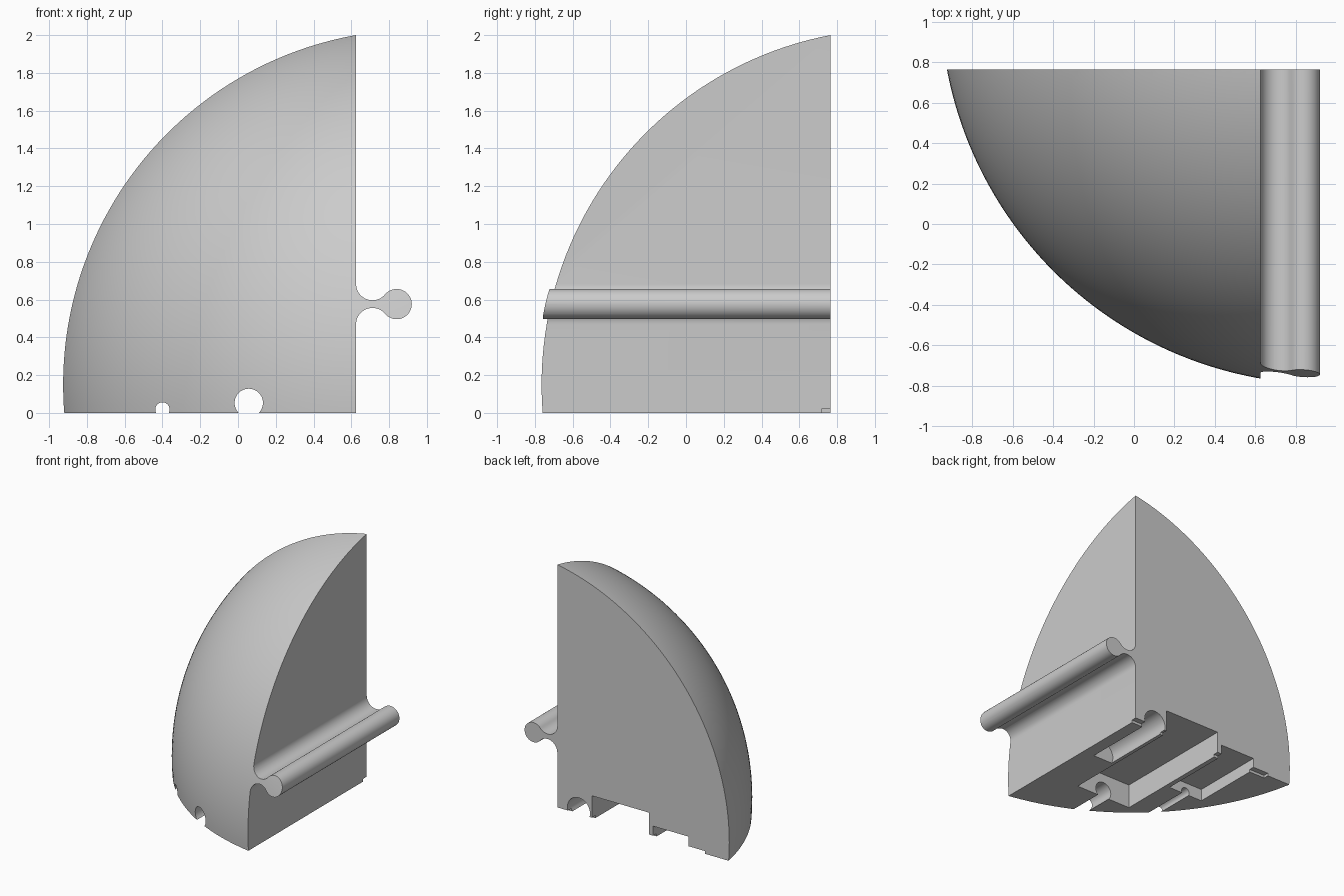
import bpy, bmesh, math
from math import sin, cos, pi, atan2
from mathutils import Vector

if "Cube" in bpy.data.objects:
    bpy.data.objects.remove(bpy.data.objects["Cube"], do_unlink=True)

BACK = 0.765      # rear plane
SIDE = 0.625      # flat side carrying the rail
FRONT = -1.0      # beyond the domed front

grey = bpy.data.materials.new("plain grey")
grey.use_nodes = True
grey.diffuse_color = (0.6, 0.6, 0.6, 1)
grey.node_tree.nodes["Principled BSDF"].inputs["Base Color"].default_value = (0.6, 0.6, 0.6, 1)


def make_object(name, bm):
    bmesh.ops.recalc_face_normals(bm, faces=bm.faces)
    mesh = bpy.data.meshes.new(name)
    bm.to_mesh(mesh)
    bm.free()
    mesh.materials.append(grey)
    obj = bpy.data.objects.new(name, mesh)
    bpy.context.collection.objects.link(obj)
    return obj


def prism(name, outline, y0, y1):
    """Extrude an (x, z) outline along y."""
    bm = bmesh.new()
    face = bm.faces.new([bm.verts.new((x, y0, z)) for x, z in outline])
    new = bmesh.ops.extrude_face_region(bm, geom=[face])["geom"]
    bmesh.ops.translate(bm, vec=(0, y1 - y0, 0),
                        verts=[v for v in new if isinstance(v, bmesh.types.BMVert)])
    return make_object(name, bm)


def arc(cx, cz, r, a0, a1, n):
    return [(cx + r * cos(a0 + (a1 - a0) * i / n),
             cz + r * sin(a0 + (a1 - a0) * i / n)) for i in range(n + 1)]


def box(name, x0, x1, y0, y1, top):
    return prism(name, [(x0, -0.1), (x1, -0.1), (x1, top), (x0, top)], y0, y1)


def bore(name, x, z, r, y0, y1):
    return prism(name, arc(x, z, r, 0, 2 * pi, 48)[:-1], y0, y1)


def combine(target, tool, operation):
    mod = target.modifiers.new(operation, 'BOOLEAN')
    mod.operation, mod.solver, mod.object = operation, 'EXACT', tool
    bpy.context.view_layer.objects.active = target
    bpy.ops.object.modifier_apply(modifier=mod.name)
    bpy.data.objects.remove(tool, do_unlink=True)


# Block with the filleted neck and round bead of the rail
rail_x, rail_z, bead, fillet = 0.84, 0.576, 0.08, 0.087
neck_x = SIDE + fillet
rise = math.sqrt((bead + fillet) ** 2 - (rail_x - neck_x) ** 2)
tilt = atan2(rise, rail_x - neck_x)
upper = arc(neck_x, rail_z + rise, fillet, pi, 2 * pi - tilt, 20)
lower = [(x, 2 * rail_z - z) for x, z in reversed(upper)]
round_end = arc(rail_x, rail_z, bead, pi - tilt, tilt - pi, 40)
outline = ([(-1.2, 0), (-1.2, 2.2), (SIDE, 2.2)] + upper + round_end[1:-1]
           + lower + [(SIDE, 0)])
body = prism("domed_block", outline, FRONT, BACK)

# Spherical outer surface
bm = bmesh.new()
bmesh.ops.create_uvsphere(bm, u_segments=224, v_segments=112, radius=1.912)
bmesh.ops.translate(bm, verts=bm.verts, vec=Vector((0.953, 1.119, 0.15)))
combine(body, make_object("dome", bm), 'INTERSECT')

# Pockets, cable bores and shallow rear groove in the underside
rear = BACK + 0.1
for cutter in (
    box("large_pocket", -0.2, 0.314, -0.30, rear, 0.2),
    box("small_pocket", -0.56, -0.24, 0.14, rear, 0.1),
    bore("large_bore", 0.057, 0.053, 0.075, FRONT - 0.1, 0),
    bore("small_bore", -0.4, 0.018, 0.038, FRONT - 0.1, 0.4),
    bore("blind_bore", 0.432, 0.05, 0.102, 0.14, rear),
    box("rear_groove", -0.705, SIDE + 0.1, 0.72, rear, 0.022),
):
    combine(body, cutter, 'DIFFERENCE')

# Smooth curves, crisp edges
bpy.ops.object.select_all(action='DESELECT')
body.select_set(True)
bpy.context.view_layer.objects.active = body
bpy.ops.object.shade_smooth_by_angle(angle=math.radians(30))
